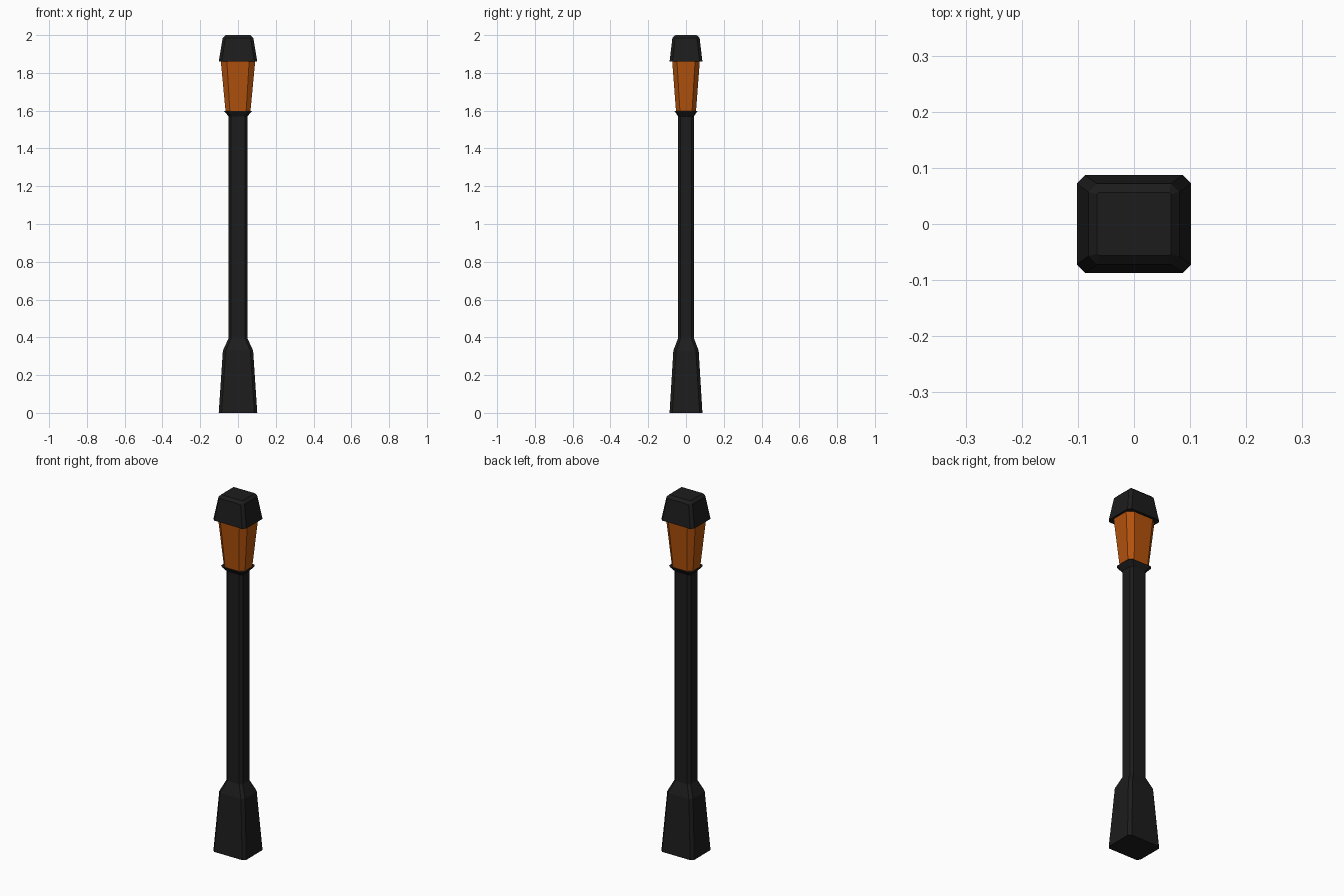
import bpy, bmesh

if "Cube" in bpy.data.objects:
    bpy.data.objects.remove(bpy.data.objects["Cube"])


def material(name, color):
    m = bpy.data.materials.new(name)
    m.diffuse_color = color
    m.use_nodes = True
    m.node_tree.nodes["Principled BSDF"].inputs["Base Color"].default_value = m.diffuse_color
    return m


def ring(x, y, z, cx, cy):
    # rectangle with cut corners
    return [(x, -y + cy, z), (x, y - cy, z), (x - cx, y, z), (-x + cx, y, z),
            (-x, y - cy, z), (-x, -y + cy, z), (-x + cx, -y, z), (x - cx, -y, z)]


def loft(name, sections, mat):
    # stack of (half x, half y, z, corner x, corner y) sections with closed ends
    bm = bmesh.new()
    rings = [[bm.verts.new(p) for p in ring(*s)] for s in sections]
    for a, b in zip(rings, rings[1:]):
        for i in range(8):
            j = (i + 1) % 8
            bm.faces.new((a[i], a[j], b[j], b[i]))
    bm.faces.new(rings[0][::-1])
    bm.faces.new(rings[-1])
    bmesh.ops.recalc_face_normals(bm, faces=bm.faces[:])
    me = bpy.data.meshes.new(name)
    bm.to_mesh(me)
    bm.free()
    me.materials.append(mat)
    ob = bpy.data.objects.new(name, me)
    bpy.context.collection.objects.link(ob)
    return ob


iron = material("dark_iron", (0.012, 0.012, 0.012, 1))
glow = material("amber_glass", (0.45, 0.085, 0.004, 1))

# flared base, slim shaft and collar under the lantern
loft("post", [
    (0.102, 0.087, 0.0, 0.015, 0.015),
    (0.08, 0.067, 0.33, 0.015, 0.015),
    (0.05, 0.042, 0.395, 0.013, 0.013),
    (0.05, 0.042, 1.57, 0.013, 0.013),
    (0.073, 0.06, 1.597, 0.015, 0.015),
], iron)

# amber lantern body widening upward
loft("lantern_glass", [
    (0.066, 0.053, 1.597, 0.023, 0.021),
    (0.091, 0.073, 1.862, 0.032, 0.025),
], glow)

# tapered cap with bevelled top
loft("lantern_cap", [
    (0.102, 0.087, 1.86, 0.015, 0.015),
    (0.081, 0.072, 1.985, 0.015, 0.015),
    (0.066, 0.056, 2.0, 0.003, 0.003),
], iron)
